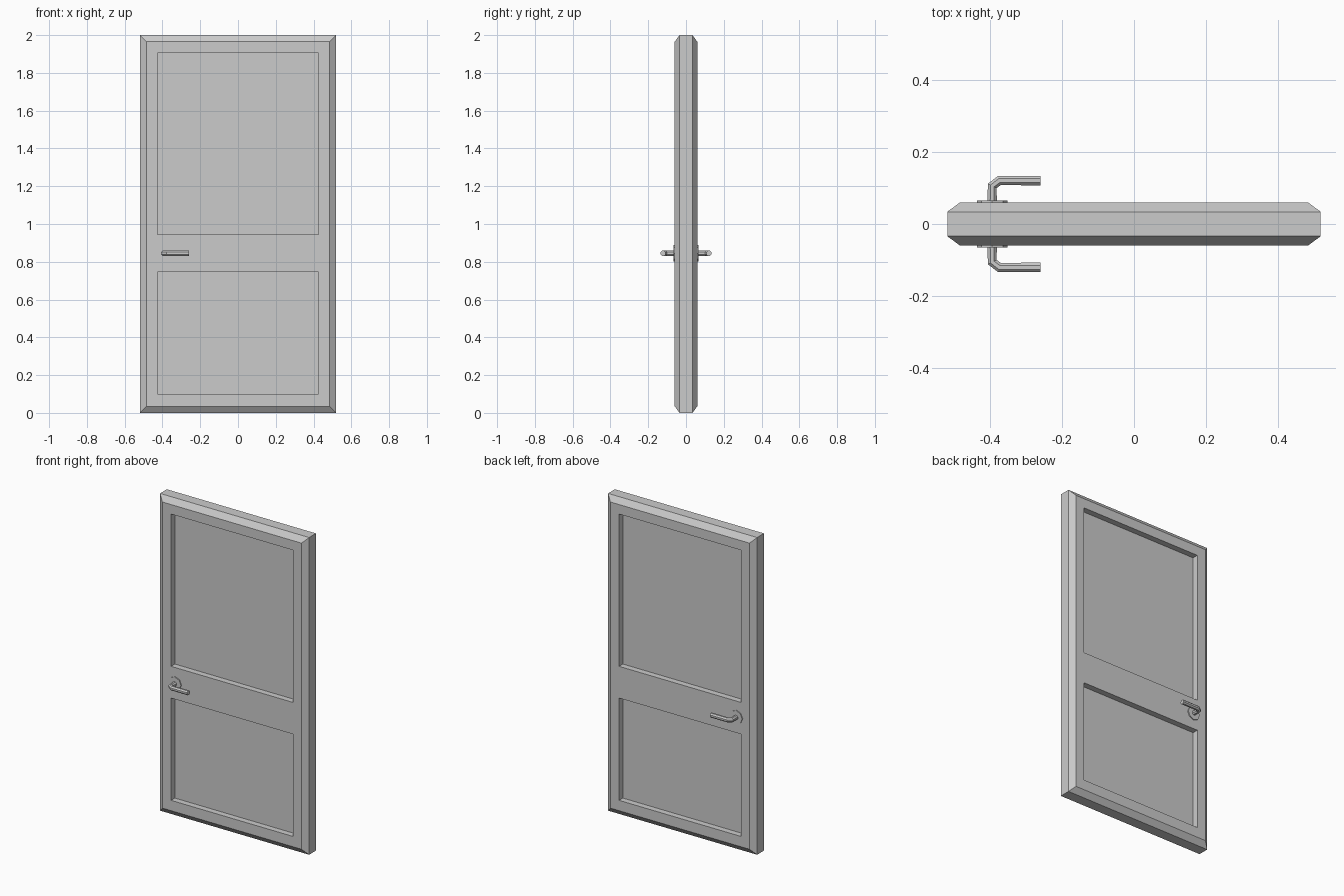
import bpy
import bmesh
import math
from mathutils import Vector

cube = bpy.data.objects.get("Cube")
if cube:
    bpy.data.objects.remove(cube, do_unlink=True)

grey = bpy.data.materials.new("light_grey")
grey.use_nodes = True
colour = (0.6, 0.6, 0.6, 1)
grey.diffuse_color = colour
grey.node_tree.nodes["Principled BSDF"].inputs["Base Color"].default_value = colour


def finish(bm, name, merge):
    """Turn a front half into an object mirrored through the door's middle."""
    bmesh.ops.recalc_face_normals(bm, faces=bm.faces)
    mesh = bpy.data.meshes.new(name)
    bm.to_mesh(mesh)
    bm.free()
    mesh.materials.append(grey)
    obj = bpy.data.objects.new(name, mesh)
    bpy.context.collection.objects.link(obj)
    mirror = obj.modifiers.new("front_and_back", "MIRROR")
    mirror.use_axis = (False, True, False)
    mirror.use_mirror_merge = merge
    return obj


# Door leaf: a face grid whose middle cells become the two sunken panels
FACE_Y, EDGE_Y, RECESS = -0.06, -0.034, 0.038
HALF_W, HEIGHT, BEVEL = 0.52, 2.0, 0.035
xs = [-HALF_W + BEVEL, -0.425, 0.425, HALF_W - BEVEL]
zs = [BEVEL, 0.10, 0.745, 0.945, 1.905, HEIGHT - BEVEL]

bm = bmesh.new()
grid = [[bm.verts.new((x, FACE_Y, z)) for x in xs] for z in zs]
panels = []
for row in range(len(zs) - 1):
    for col in range(len(xs) - 1):
        face = bm.faces.new((grid[row][col], grid[row][col + 1],
                             grid[row + 1][col + 1], grid[row + 1][col]))
        if col == 1 and row in (1, 3):
            panels.append(face)

# Chamfered border, then the straight rim back to the middle plane
rim = [e for e in bm.edges if e.is_boundary]
for y, grow in ((EDGE_Y, True), (0, False)):
    result = bmesh.ops.extrude_edge_only(bm, edges=rim)["geom"]
    rim = [g for g in result if isinstance(g, bmesh.types.BMEdge)]
    for v in (g for g in result if isinstance(g, bmesh.types.BMVert)):
        v.co.y = y
        if grow:
            if abs(v.co.x) > HALF_W - BEVEL - 0.001:
                v.co.x = math.copysign(HALF_W, v.co.x)
            if v.co.z < BEVEL + 0.001:
                v.co.z = 0
            elif v.co.z > HEIGHT - BEVEL - 0.001:
                v.co.z = HEIGHT

# Push the panels in
for face in bmesh.ops.extrude_discrete_faces(bm, faces=panels)["faces"]:
    for v in face.verts:
        v.co.y = FACE_Y + RECESS
finish(bm, "door_leaf", True)

# Lever handles: an eight-sided tube swept along a bent path
HANDLE_X, HANDLE_Z, SIDES, RADIUS = -0.395, 0.845, 8, 0.0145
path = [Vector((x, y, HANDLE_Z)) for x, y in
        ((HANDLE_X, -0.058), (HANDLE_X, -0.106), (-0.375, -0.121), (-0.26, -0.121))]
bm = bmesh.new()
rings = []
up = Vector((0, 0, 1))
for i, p in enumerate(path):
    before = (p - path[max(i - 1, 0)]).normalized()
    after = (path[min(i + 1, len(path) - 1)] - p).normalized()
    side = (before + after).normalized().cross(up)
    rings.append([])
    for k in range(SIDES):
        a = 2 * math.pi * (k + 0.5) / SIDES
        rings[-1].append(bm.verts.new(p + RADIUS * (math.cos(a) * side + math.sin(a) * up)))
for r0, r1 in zip(rings, rings[1:]):
    for k in range(SIDES):
        n = (k + 1) % SIDES
        bm.faces.new((r0[k], r0[n], r1[n], r1[k]))
bm.faces.new(rings[0])
bm.faces.new(rings[-1])
finish(bm, "lever_handles", False)

# Thin round plates behind the levers
bm = bmesh.new()
bmesh.ops.create_cone(bm, cap_ends=True, segments=SIDES, radius1=0.043,
                      radius2=0.043, depth=0.008)
for v in bm.verts:
    v.co = Vector((v.co.x + HANDLE_X, v.co.z - 0.062, v.co.y + HANDLE_Z))
finish(bm, "handle_plates", False)
